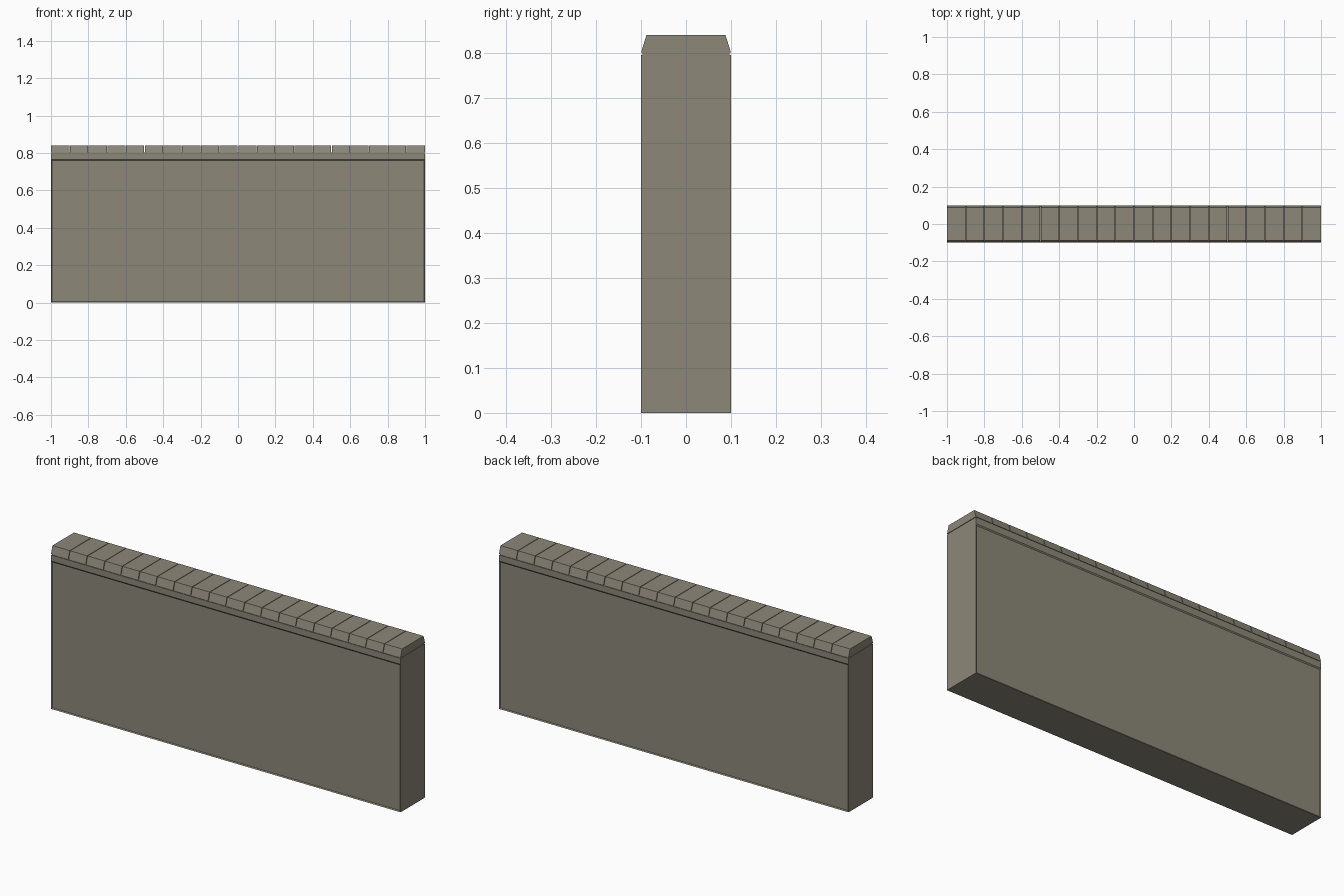
import bpy, bmesh

if "Cube" in bpy.data.objects:
    bpy.data.objects.remove(bpy.data.objects["Cube"])

stone = bpy.data.materials.new("weathered stone")
stone.diffuse_color = (0.262, 0.242, 0.190, 1)
stone.use_nodes = True
stone.node_tree.nodes["Principled BSDF"].inputs["Base Color"].default_value = stone.diffuse_color


def finish(bm, name):
    bmesh.ops.recalc_face_normals(bm, faces=bm.faces)
    mesh = bpy.data.meshes.new(name)
    bm.to_mesh(mesh)
    bm.free()
    mesh.materials.append(stone)
    obj = bpy.data.objects.new(name, mesh)
    bpy.context.collection.objects.link(obj)
    return obj


def add_prism(bm, x0, x1, profile):
    """Extrude a (y, z) profile along x."""
    a = [bm.verts.new((x0, y, z)) for y, z in profile]
    b = [bm.verts.new((x1, y, z)) for y, z in profile]
    n = len(profile)
    bm.faces.new(a)
    bm.faces.new(b[::-1])
    for i in range(n):
        j = (i + 1) % n
        bm.faces.new((a[i], b[i], b[j], a[j]))


def rect(half, z0, z1):
    return [(-half, z0), (half, z0), (half, z1), (-half, z1)]


# Wall body with shallow recessed panels front and back
bm = bmesh.new()
add_prism(bm, -1, 1, rect(0.1, 0, 0.765))
bmesh.ops.recalc_face_normals(bm, faces=bm.faces)
bm.normal_update()
panels = [f for f in bm.faces if abs(f.normal.y) > 0.9]
bmesh.ops.inset_individual(bm, faces=panels, thickness=0.008, depth=-0.004)
finish(bm, "wall_body")

# Band under the coping
bm = bmesh.new()
add_prism(bm, -1, 1, rect(0.1, 0.765, 0.796))
finish(bm, "top_band")

# Thin mortar joint, set back slightly
bm = bmesh.new()
add_prism(bm, -0.997, 0.997, rect(0.097, 0.796, 0.801))
finish(bm, "mortar_joint")

# Coping: a row of twenty bevelled stones with hairline gaps
coping = [(-0.1, 0.801), (0.1, 0.801), (0.088, 0.84), (-0.088, 0.84)]
count, gap = 20, 0.0015
bm = bmesh.new()
for i in range(count):
    x0 = -1 + 2 * i / count
    x1 = x0 + 2 / count
    add_prism(bm, x0 + (gap if i else 0), x1 - (gap if i < count - 1 else 0), coping)
finish(bm, "coping_stones")
